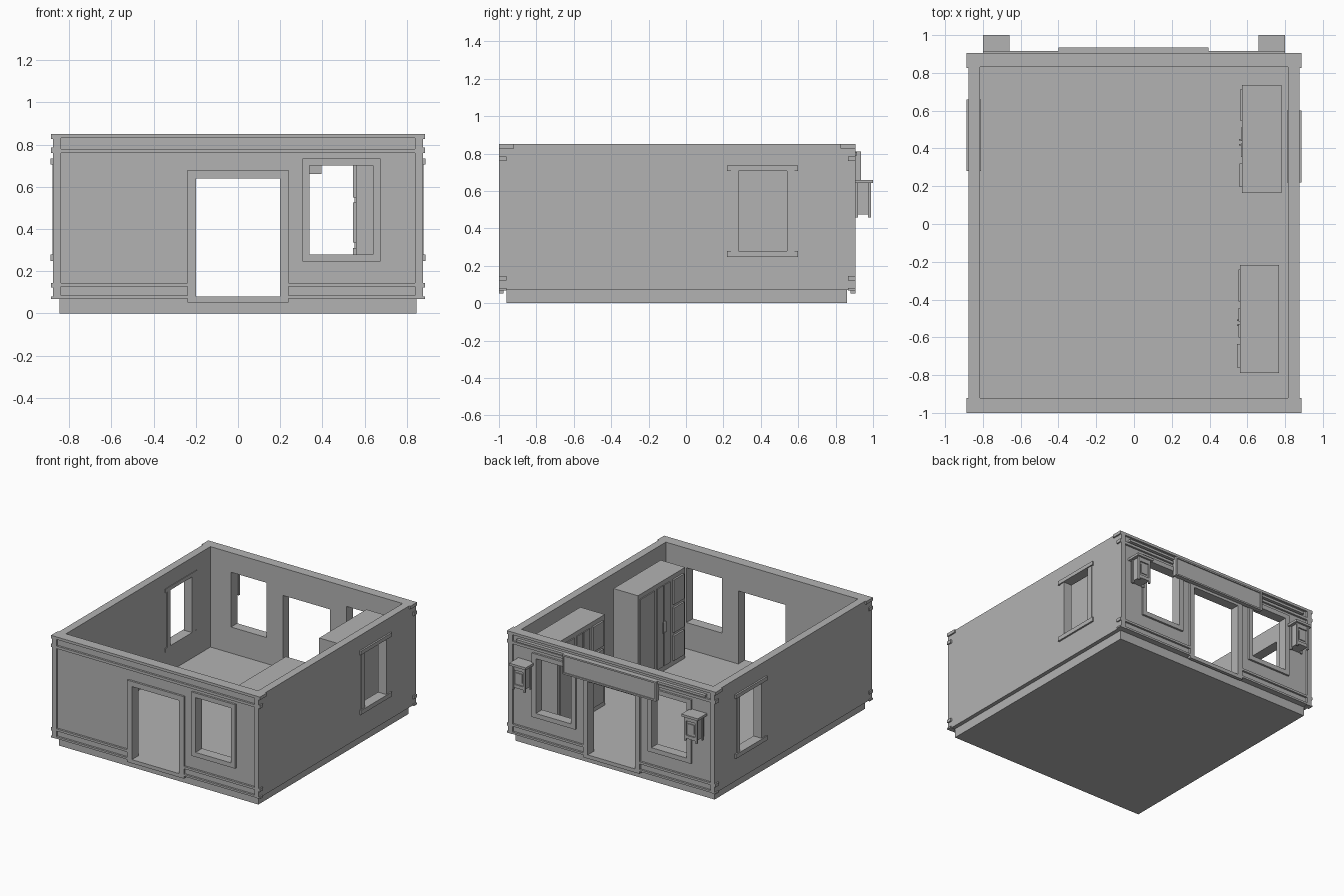
import bpy
import bmesh
from mathutils import Vector

old = bpy.data.objects.get("Cube")
if old:
    bpy.data.objects.remove(old, do_unlink=True)

stone = bpy.data.materials.new("plain grey")
stone.use_nodes = True
stone.diffuse_color = (0.45, 0.45, 0.45, 1)
stone.node_tree.nodes["Principled BSDF"].inputs["Base Color"].default_value = stone.diffuse_color


def boxes(name, *spans):
    """One object made of boxes, each given as x0, x1, y0, y1, z0, z1."""
    bm = bmesh.new()
    for s in spans:
        lo, hi = Vector(s[0::2]), Vector(s[1::2])
        for v in bmesh.ops.create_cube(bm, size=1)["verts"]:
            v.co = Vector((lo[i] + hi[i]) / 2 + v.co[i] * abs(hi[i] - lo[i]) for i in range(3))
    mesh = bpy.data.meshes.new(name)
    bm.to_mesh(mesh)
    bm.free()
    mesh.materials.append(stone)
    ob = bpy.data.objects.new(name, mesh)
    bpy.context.collection.objects.link(ob)
    return ob


def cut(target, *span):
    """Cut a box-shaped hole and discard the cutter."""
    cutter = boxes("cutter", span)
    cutter.hide_render = True
    mod = target.modifiers.new("opening", 'BOOLEAN')
    mod.operation = 'DIFFERENCE'
    mod.solver = 'EXACT'
    mod.object = cutter
    bpy.context.view_layer.objects.active = target
    bpy.ops.object.modifier_apply(modifier=mod.name)
    bpy.data.objects.remove(cutter, do_unlink=True)


FRONT, BACK = -0.985, 0.89     # recessed wall faces
FRONT_FACE, BACK_FACE = -1.0, 0.905
DOOR = (-0.2, 0.2, 0.08, 0.64)
WIN_R = (0.34, 0.64, 0.28, 0.70)
WIN_L = (-0.64, -0.34, 0.28, 0.70)

# Base, floor and wall ring
boxes("foundation", (-0.845, 0.845, -0.96, 0.86, 0, 0.075))
boxes("floor", (-0.83, 0.83, -0.93, 0.84, 0.07, 0.08))
walls = boxes("walls", (-0.875, 0.875, FRONT, BACK, 0.07, 0.85))
cut(walls, -0.815, 0.815, -0.92, 0.83, 0, 1)
for x0, x1, z0, z1 in (DOOR, WIN_R):
    cut(walls, x0, x1, -1.1, -0.9, z0, z1)
for x0, x1, z0, z1 in (DOOR, WIN_R, WIN_L):
    cut(walls, x0, x1, 0.8, 1.1, z0, z1)

# Side windows: opening, jambs, sill and lintel
for name, side, y in (("left", 1, 0.41), ("right", -1, 0.47)):
    cut(walls, side * 0.7, side, y - 0.17, y + 0.17, 0.25, 0.73)
    inner, outer = side * 0.81, side * 0.88
    boxes(name + "_window_frame",
          (inner, outer, y - 0.17, y - 0.13, 0.27, 0.72),
          (inner, outer, y + 0.13, y + 0.17, 0.27, 0.72),
          (inner, side * 0.888, y - 0.19, y + 0.19, 0.247, 0.28),
          (inner, side * 0.888, y - 0.19, y + 0.19, 0.706, 0.735))


def surround(name, opening, y0, y1, rim, bottom):
    """Raised trim around an opening; bottom is the height of its lower edge."""
    x0, x1, z0, z1 = opening
    boxes(name,
          (x0 - rim, x0, y0, y1, bottom, z1 + rim),
          (x1, x1 + rim, y0, y1, bottom, z1 + rim),
          (x0, x1, y0, y1, z1, z1 + rim),
          (x0, x1, y0, y1, bottom, z0))


# Facade trim on the front and back
for name, face, core, windows in (("front", FRONT_FACE, FRONT + 0.01, (WIN_R,)),
                                  ("back", BACK_FACE, BACK - 0.01, (WIN_R, WIN_L))):
    surround(name + "_door_surround", DOOR, face, core, 0.04, 0.052)
    for i, win in enumerate(windows):
        surround(f"{name}_window_surround_{i + 1}", win, face, core, 0.035, 0.245)
    boxes(name + "_mouldings",
          (-0.875, 0.875, face, core, 0.83, 0.85),
          (-0.84, 0.84, face, core, 0.76, 0.78),
          (-0.84, -0.24, face, core, 0.128, 0.145),
          (0.24, 0.84, face, core, 0.128, 0.145),
          (-0.875, -0.24, face, core, 0.07, 0.085),
          (0.24, 0.875, face, core, 0.07, 0.085))
    # Corner pilasters with wrapped bands
    inward = 1 if face < 0 else -1
    for label, s in (("left", 1), ("right", -1)):
        bands = [(s * 0.84, s * 0.886, face, face + inward * d, z0, z1)
                 for d, z0, z1 in ((0.08, 0.826, 0.85), (0.04, 0.76, 0.785),
                                   (0.04, 0.122, 0.145), (0.04, 0.068, 0.08))]
        boxes(f"{name}_{label}_pilaster",
              (s * 0.84, s * 0.876, face, core, 0.07, 0.85), *bands)

# Rail and blank sign board over the back door
boxes("back_rail", (-0.8, 0.8, 0.89, 0.915, 0.79, 0.808))
boxes("sign_board", (-0.39, 0.39, 0.9, 0.927, 0.665, 0.805),
      (-0.4, -0.385, 0.9, 0.935, 0.66, 0.81),
      (0.385, 0.395, 0.9, 0.935, 0.66, 0.81),
      (-0.39, 0.39, 0.9, 0.935, 0.66, 0.672),
      (-0.39, 0.39, 0.9, 0.935, 0.798, 0.81))

# Lanterns on the back wall
for name, s in (("left", 1), ("right", -1)):
    x = s * 0.73
    posts = [(x + a - 0.007, x + a + 0.007, b, b + 0.014, 0.458, 0.645)
             for a in (-0.047, 0.047) for b in (0.905, 0.974)]
    boxes(name + "_lantern",
          (x - 0.07, x + 0.07, 0.885, 1.0, 0.642, 0.66),
          (x - 0.045, x + 0.045, 0.885, 0.975, 0.475, 0.642),
          (x - 0.045, x + 0.045, 0.97, 0.985, 0.61, 0.642),
          (x - 0.045, x + 0.045, 0.97, 0.985, 0.475, 0.5),
          (x - 0.025, x + 0.025, 0.97, 0.981, 0.52, 0.59), *posts)

# Two cupboards along the left wall
for name, x, y in (("front", 0.56, -0.79), ("rear", 0.573, 0.165)):
    boxes(name + "_cupboard", (x, x + 0.208, y, y + 0.572, 0.08, 0.775))
    drawers = [(x - 0.014, x + 0.01, y + 0.03, y + 0.155, z, z + 0.19)
               for z in (0.12, 0.335, 0.55)]
    boxes(name + "_cupboard_drawers", *drawers)
    boxes(name + "_cupboard_doors",
          (x - 0.007, x + 0.01, y + 0.19, y + 0.26, 0.12, 0.74),
          (x - 0.007, x + 0.01, y + 0.275, y + 0.345, 0.12, 0.74),
          (x - 0.008, x + 0.01, y + 0.38, y + 0.55, 0.12, 0.74))
    boxes(name + "_cupboard_handles",
          (x - 0.016, x, y + 0.25, y + 0.258, 0.38, 0.46),
          (x - 0.016, x, y + 0.277, y + 0.285, 0.38, 0.46))
